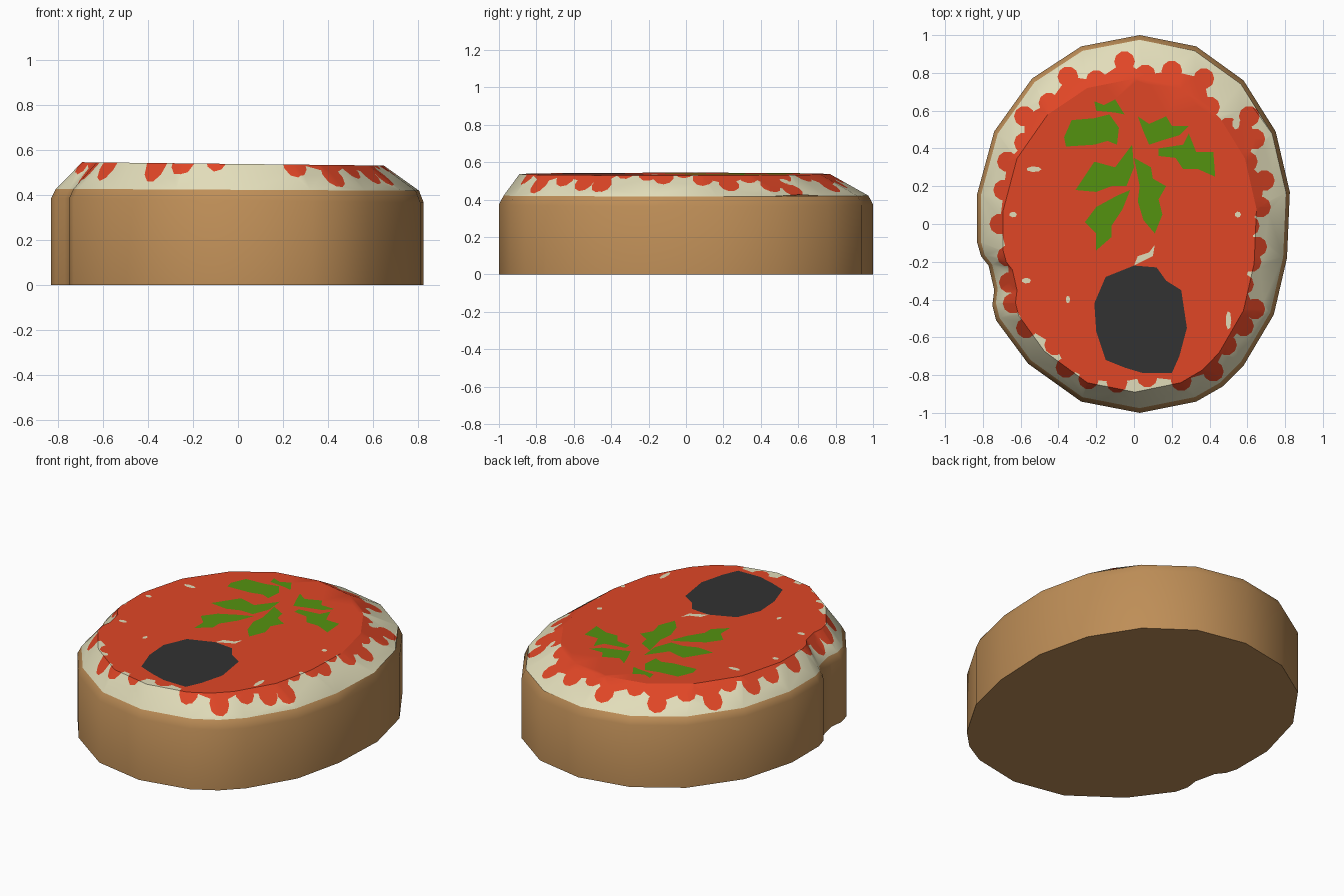
import bpy, bmesh, math
from mathutils import Vector
from mathutils.bvhtree import BVHTree
from mathutils.geometry import delaunay_2d_cdt

if "Cube" in bpy.data.objects:
    bpy.data.objects.remove(bpy.data.objects["Cube"])


def material(name, rgb):
    m = bpy.data.materials.new(name)
    lin = [((c / 255 + 0.055) / 1.055) ** 2.4 for c in rgb]
    m.diffuse_color = (*lin, 1)
    m.use_nodes = True
    m.node_tree.nodes["Principled BSDF"].inputs["Base Color"].default_value = m.diffuse_color
    return m


CRUST, CHEESE, SAUCE, LEAF, OLIVE = range(5)
mats = [material("crust brown", (190, 142, 87)), material("cheese cream", (226, 221, 186)),
        material("sauce red", (224, 70, 38)), material("herb green", (84, 146, 16)),
        material("olive black", (50, 50, 50))]

# Outline of the slice, with a small dent on the left
outline = [(0.03, 1), (-0.28, 0.94), (-0.54, 0.77), (-0.74, 0.49), (-0.83, 0.16), (-0.83, -0.1),
           (-0.81, -0.17), (-0.77, -0.22), (-0.74, -0.35), (-0.75, -0.43), (-0.73, -0.51),
           (-0.56, -0.74), (-0.28, -0.94), (0.03, -1), (0.33, -0.94), (0.47, -0.86), (0.58, -0.75),
           (0.74, -0.48), (0.81, -0.18), (0.825, 0.17), (0.75, 0.49), (0.58, 0.76), (0.33, 0.94)]
n = len(outline)


def ring(sx, sy, dx, dy, z, tilt):
    return [Vector((x * sx + dx, y * sy + dy, z - tilt * x)) for x, y in outline]


base = ring(1, 1, 0, 0, 0, 0)
wall = ring(1, 1, 0, 0, 0.375, 0.012)
lip = ring(0.975, 0.975, 0, 0, 0.422, 0.005)
crown = ring(0.81, 0.83, -0.02, -0.06, 0.537, 0.009)

# Painted shapes on the top: sauce with round drips along its edge
drips = [(-0.05, 0.86), (-0.2, 0.76), (-0.35, 0.78), (-0.45, 0.64), (-0.58, 0.57), (-0.58, 0.43),
         (-0.67, 0.33), (-0.69, 0.18), (-0.71, 0.0), (-0.67, -0.17), (-0.66, -0.31), (-0.64, -0.42),
         (-0.57, -0.55), (-0.42, -0.64), (-0.36, -0.76), (-0.24, -0.82), (-0.09, -0.84),
         (0.07, -0.81), (0.25, -0.83), (0.42, -0.78), (0.49, -0.64), (0.58, -0.54), (0.64, -0.45),
         (0.58, -0.32), (0.62, -0.2), (0.65, -0.12), (0.61, -0.01), (0.67, 0.09), (0.69, 0.23),
         (0.6, 0.33), (0.64, 0.45), (0.61, 0.57), (0.5, 0.51), (0.4, 0.62), (0.37, 0.77),
         (0.2, 0.81), (0.06, 0.79)]


def disc(c, rx, ry, k=10):
    return [(c[0] + rx * math.cos(t * math.tau / k), c[1] + ry * math.sin(t * math.tau / k))
            for t in range(k)]


shapes = [(SAUCE, drips)] + [(SAUCE, disc(c, 0.055, 0.055)) for c in drips]

# Cheese showing through gaps
shapes.append((CHEESE, [(0, -0.22), (0.02, -0.17), (0.08, -0.15), (0.11, -0.11), (0.1, -0.17),
                        (0.04, -0.2)]))
for c, rx, ry in [((0.54, 0.53), 0.02, 0.03), ((0.55, 0.05), 0.016, 0.016),
                  ((0.5, -0.51), 0.015, 0.05), ((-0.35, -0.4), 0.012, 0.02),
                  ((-0.57, -0.3), 0.025, 0.015), ((-0.64, 0.05), 0.02, 0.015),
                  ((-0.53, 0.29), 0.04, 0.015)]:
    shapes.append((CHEESE, disc(c, rx, ry, 7)))

# Herb leaflets
leaflets = [
    [(-0.21, 0.65), (-0.16, 0.63), (-0.1, 0.66), (-0.05, 0.58), (-0.1, 0.59), (-0.2, 0.6)],
    [(-0.37, 0.46), (-0.33, 0.55), (-0.21, 0.56), (-0.13, 0.58), (-0.08, 0.51), (-0.09, 0.42),
     (-0.14, 0.44), (-0.21, 0.42), (-0.36, 0.41)],
    [(0.02, 0.57), (0.08, 0.53), (0.17, 0.57), (0.2, 0.52), (0.29, 0.52), (0.24, 0.47),
     (0.14, 0.44), (0.08, 0.42), (0.05, 0.49)],
    [(0.13, 0.4), (0.26, 0.42), (0.29, 0.48), (0.33, 0.38), (0.42, 0.38), (0.43, 0.25),
     (0.34, 0.29), (0.26, 0.29), (0.22, 0.35), (0.13, 0.36)],
    [(-0.31, 0.18), (-0.21, 0.33), (-0.1, 0.3), (-0.01, 0.42), (0, 0.3), (-0.04, 0.2),
     (-0.12, 0.2), (-0.2, 0.17)],
    [(-0.26, 0.01), (-0.2, -0.05), (-0.2, -0.14), (-0.12, -0.07), (-0.12, -0.01), (-0.06, 0.08),
     (-0.02, 0.18), (-0.09, 0.15), (-0.2, 0.09)],
    [(0, 0.35), (0.09, 0.3), (0.1, 0.24), (0.17, 0.2), (0.13, 0.13), (0.15, 0.05), (0.11, -0.05),
     (0.05, 0.02), (0.02, 0.12), (0.03, 0.2)]]
shapes += [(LEAF, leaf) for leaf in leaflets]

# Olive slice
shapes.append((OLIVE, [(0, -0.22), (0.12, -0.23), (0.17, -0.3), (0.25, -0.35), (0.28, -0.55),
                       (0.24, -0.7), (0.2, -0.79), (0.05, -0.79), (-0.05, -0.76), (-0.15, -0.72),
                       (-0.2, -0.57), (-0.21, -0.42), (-0.15, -0.28)]))


def inside(p, poly):
    hit = False
    for (x1, y1), (x2, y2) in zip(poly, poly[1:] + poly[:1]):
        if (y1 > p[1]) != (y2 > p[1]) and p[0] < x1 + (p[1] - y1) * (x2 - x1) / (y2 - y1):
            hit = not hit
    return hit


# Plain top surface, used to look up heights
tops = BVHTree.FromPolygons(lip + crown, [[i, (i + 1) % n, n + (i + 1) % n, n + i] for i in range(n)]
                            + [list(range(n, 2 * n))])


def height(x, y):
    p = Vector((x, y, 2))
    hit = tops.ray_cast(p, Vector((0, 0, -1)))[0]
    return (hit or tops.find_nearest(Vector((x, y, 0.45)))[0]).z


# Cut the top along every outline
pts, edges = [], []
lip2 = [(v.x, v.y) for v in lip]
crown2 = [(v.x, v.y) for v in crown]
for loop in [lip2, crown2] + [s for _, s in shapes]:
    k = len(pts)
    pts += [Vector(p) for p in loop]
    edges += [(k + i, k + (i + 1) % len(loop)) for i in range(len(loop))]
edges += [(i, n + i) for i in range(n)]
out_v, _, out_f = delaunay_2d_cdt(pts, edges, [], 0, 1e-5)[:3]

bm = bmesh.new()
top = [bm.verts.new((v.x, v.y, height(v.x, v.y))) for v in out_v]
for f in out_f:
    c = sum((out_v[i] for i in f), Vector((0, 0))) / len(f)
    if not inside(c, lip2):
        continue
    face = bm.faces.new([top[i] for i in f])
    face.material_index = CHEESE
    for mat, poly in shapes:
        if inside(c, poly):
            face.material_index = mat

# Crust wall, bevelled lip and flat bottom
rings = [[bm.verts.new(v) for v in r] for r in (base, wall, lip)]
for a, b in zip(rings, rings[1:]):
    for i in range(n):
        j = (i + 1) % n
        bm.faces.new((a[i], a[j], b[j], b[i])).material_index = CRUST
bm.faces.new(rings[0][::-1]).material_index = CRUST
bmesh.ops.delete(bm, geom=[v for v in bm.verts if not v.link_faces], context='VERTS')
bmesh.ops.remove_doubles(bm, verts=bm.verts, dist=0.0005)
bmesh.ops.recalc_face_normals(bm, faces=bm.faces)

mesh = bpy.data.meshes.new("topped_bread")
bm.to_mesh(mesh)
bm.free()
for m in mats:
    mesh.materials.append(m)
ob = bpy.data.objects.new("topped_bread", mesh)
bpy.context.collection.objects.link(ob)
bpy.context.view_layer.objects.active = ob
ob.select_set(True)
bpy.ops.object.shade_smooth_by_angle(angle=math.radians(30))
